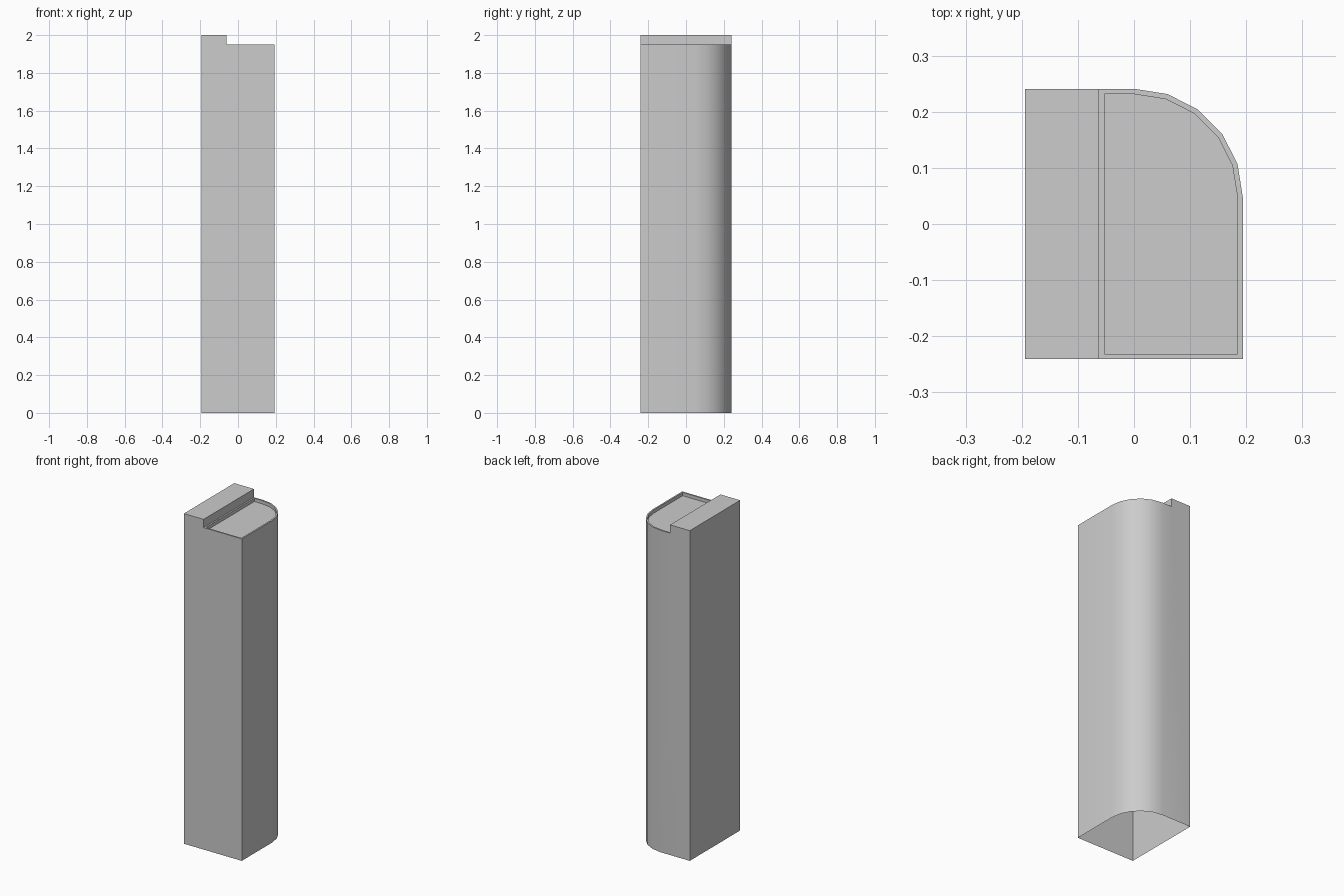
import bpy, bmesh
from math import sin, cos, radians

cube = bpy.data.objects.get("Cube")
if cube:
    bpy.data.objects.remove(cube, do_unlink=True)

X, Y, R = 0.194, 0.241, 0.194      # half width, half depth, corner radius
STEP_X = -0.062                    # where the raised ledge ends
DECK, TOP = 1.95, 2.0
RIM, RECESS = 0.0095, 0.02

grey = bpy.data.materials.new("plain grey")
grey.use_nodes = True
colour = (0.604, 0.604, 0.604, 1)
grey.diffuse_color = colour
grey.node_tree.nodes["Principled BSDF"].inputs["Base Color"].default_value = colour


def outline(t, z):
    """Deck outline with one rounded corner, moved inwards by t."""
    arc = [((R - t) * cos(radians(a)), Y - R + (R - t) * sin(radians(a)), z)
           for a in range(0, 91, 18)]
    return [(STEP_X + t, t - Y, z), (X - t, t - Y, z)] + arc + [(STEP_X + t, Y - t, z)]


bm = bmesh.new()


def face(*points):
    return bm.faces.new([bm.verts.new(p) for p in points])


def bridge(a, b, start=0, end=None):
    for i in range(start, len(a) if end is None else end):
        j = (i + 1) % len(a)
        face(a[i], a[j], b[j], b[i])


def stepped_wall(x_end, y, flip):
    profile = [(-X, 0), (x_end, 0), (x_end, DECK), (STEP_X, DECK), (STEP_X, TOP), (-X, TOP)]
    points = [(x, y, z) for x, z in profile]
    face(*(points[::-1] if flip else points))


# Outer walls, open underneath
base, deck = outline(0, 0), outline(0, DECK)
bridge(base, deck, 1, len(base) - 2)
stepped_wall(X, -Y, False)
stepped_wall(0, Y, True)
face((-X, Y, 0), (-X, -Y, 0), (-X, -Y, TOP), (-X, Y, TOP))

# Raised ledge
face((-X, -Y, TOP), (STEP_X, -Y, TOP), (STEP_X, Y, TOP), (-X, Y, TOP))
face((STEP_X, -Y, DECK), (STEP_X, Y, DECK), (STEP_X, Y, TOP), (STEP_X, -Y, TOP))

# Rim and sunken top panel
inner, panel = outline(RIM, DECK), outline(RIM, DECK - RECESS)
bridge(deck, inner)
bridge(inner, panel)
face(*panel)

bmesh.ops.remove_doubles(bm, verts=bm.verts, dist=0.0002)
mesh = bpy.data.meshes.new("rounded_pillar")
bm.to_mesh(mesh)
bm.free()
mesh.materials.append(grey)
pillar = bpy.data.objects.new("rounded_pillar", mesh)
bpy.context.collection.objects.link(pillar)

# Smooth the rounded corner, keep square edges sharp
bpy.ops.object.select_all(action="DESELECT")
pillar.select_set(True)
bpy.context.view_layer.objects.active = pillar
bpy.ops.object.shade_smooth_by_angle(angle=radians(30))
